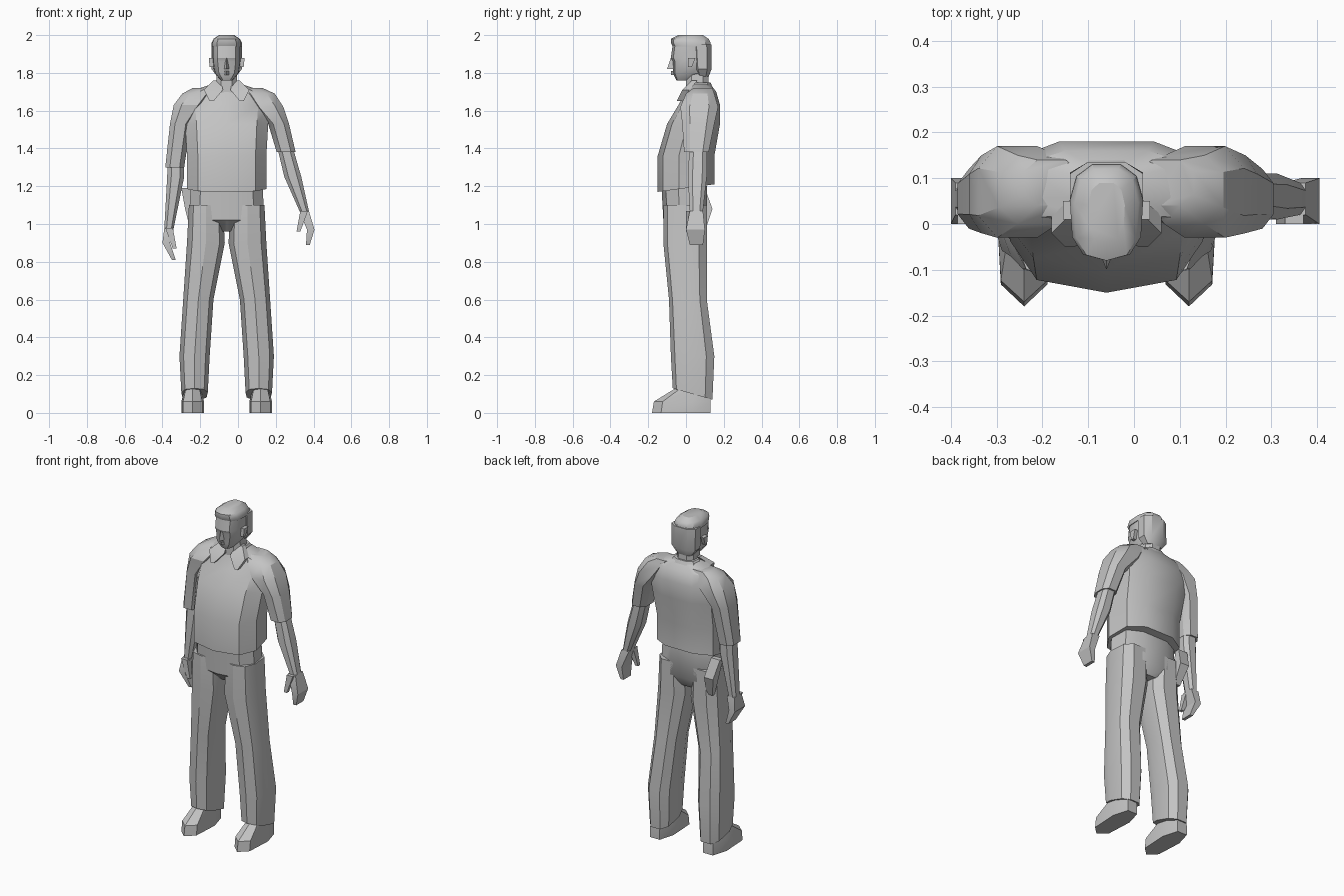
import bpy
import bmesh
import math

default_cube = bpy.data.objects.get("Cube")
if default_cube:
    bpy.data.objects.remove(default_cube, do_unlink=True)

# One plain grey for the whole figure
SHADE = 0.55
grey = bpy.data.materials.new("plain grey")
grey.use_nodes = True
grey.diffuse_color = (SHADE, SHADE, SHADE, 1)
grey.node_tree.nodes["Principled BSDF"].inputs["Base Color"].default_value = grey.diffuse_color

BODY_X = -0.06       # mirror line of head, body and legs
SQUARENESS = 0.75    # below one, cross-sections bulge towards a box
CREASE = math.radians(32)


def squared(value):
    return math.copysign(abs(value) ** SQUARENESS, value)


def cross_section(sides):
    """Squared polygon filling -1..1: odd counts point forward with a flat back,
    even counts are flat at the front and the back."""
    step = math.tau / sides
    start = 0 if sides % 2 else step / 2
    angles = [start + step * i for i in range(sides)]
    us = [squared(math.sin(angle)) for angle in angles]
    vs = [-squared(math.cos(angle)) for angle in angles]
    front, back = min(vs), max(vs)
    return [(u / max(us), 2 * (v - front) / (back - front) - 1) for u, v in zip(us, vs)]


def loft(name, sides, rings, lift=0):
    """Skin rings of (x, z, half width, front y, back y).
    Lift raises the back of the first ring and lowers its front."""
    bm = bmesh.new()
    loops = []
    for x, z, width, front, back in rings:
        slope = 0 if loops else lift
        middle, depth = (front + back) / 2, (back - front) / 2
        loops.append([bm.verts.new((x + u * width, middle + v * depth, z + v * slope))
                      for u, v in cross_section(sides)])
    for lower, upper in zip(loops, loops[1:]):
        for i in range(sides):
            j = (i + 1) % sides
            bm.faces.new((lower[i], lower[j], upper[j], upper[i]))
    bm.faces.new(loops[0])
    bm.faces.new(loops[-1])
    bmesh.ops.recalc_face_normals(bm, faces=bm.faces)

    mesh = bpy.data.meshes.new(name)
    bm.to_mesh(mesh)
    bm.free()
    mesh.materials.append(grey)
    obj = bpy.data.objects.new(name, mesh)
    bpy.context.collection.objects.link(obj)
    bpy.ops.object.select_all(action='DESELECT')
    obj.select_set(True)
    bpy.context.view_layer.objects.active = obj
    bpy.ops.object.shade_smooth_by_angle(angle=CREASE)


def central(name, sides, rings, lift=0):
    """Part on the mirror line: rings of (z, half width, front y, back y)."""
    loft(name, sides, [(BODY_X, *ring) for ring in rings], lift)


def pair(name, sides, rings, lift=0):
    """Right and left copies: each ring starts with its distance from the mirror line."""
    for side, sign in (("right", -1), ("left", 1)):
        placed = [(BODY_X + sign * offset, *rest) for offset, *rest in rings]
        loft(side + "_" + name, sides, placed, lift)


def along(name, sides, path, girths):
    """Limb along (x, z) points, with (half width, front y, back y) at each."""
    loft(name, sides, [point + girth for point, girth in zip(path, girths)])


# Sleeve, forearm, hand and thumb share their girths; only the pose differs
SLEEVE = [(.05, -.01, .12), (.055, -.02, .15), (.085, -.03, .17),
          (.085, 0, .15), (.06, .04, .14)]
FOREARM = [(.04, .02, .11), (.045, .01, .11), (.025, .02, .09)]
HAND = [(.025, .02, .09), (.02, 0, .1), (.01, .02, .09)]
THUMB = [(.02, 0, .04), (.01, 0, .02)]


def arm(side, inward, sleeve, bones):
    along(side + "_sleeve", 8, sleeve, SLEEVE)
    along(side + "_forearm", 8, bones[:3], FOREARM)
    along(side + "_hand", 4, bones[2:], HAND)
    x, z = bones[2]
    along(side + "_thumb", 4, [(x, z), (x + inward * .03, z - .11)], THUMB)


arm("right", 1,
    [(-.335, 1.3), (-.305, 1.53), (-.255, 1.63), (-.21, 1.69), (-.18, 1.72)],
    [(-.33, 1.4), (-.33, 1.25), (-.365, .98), (-.38, .9), (-.34, .81)])
arm("left", -1,
    [(.255, 1.38), (.215, 1.53), (.155, 1.62), (.11, 1.69), (.07, 1.72)],
    [(.24, 1.44), (.29, 1.25), (.35, 1.07), (.385, .97), (.37, .89)])

# Shirt with its hem lower at the front, and a collar with two flaps
central("shirt_body", 9, [
    (1.19, .21, -.15, .15), (1.36, .21, -.15, .15), (1.53, .22, -.1, .18),
    (1.63, .23, -.04, .18), (1.7, .2, 0, .16), (1.74, .08, .01, .13)], lift=.02)
central("collar", 9, [(1.7, .11, 0, .15), (1.75, .07, .03, .13)])
pair("collar_flap", 4, [
    (.08, 1.65, .01, -.05, -.01), (.07, 1.71, .05, -.02, .02), (.05, 1.76, .02, .03, .06)])

# Trousers with cuffs higher over the instep, and shoes
central("trouser_hips", 9, [
    (.96, .06, -.06, .08), (1.02, .2, -.12, .11), (1.2, .19, -.13, .11)])
pair("trouser_leg", 9, [
    (.17, .1, .07, -.07, .14), (.17, .3, .08, -.08, .15), (.15, .6, .08, -.09, .11),
    (.11, .9, .1, -.12, .11), (.11, 1.1, .09, -.12, .11)], lift=-.03)
pair("shoe", 7, [
    (.18, 0, .06, -.18, .13), (.18, .06, .06, -.17, .13), (.18, .14, .04, -.04, .12)])

# Loose fold of cloth behind the right hip
loft("hip_fold", 4, [
    (-.23, .96, .02, .08, .1), (-.25, 1.08, .03, .08, .14), (-.27, 1.19, .03, .07, .1)])

# Neck, and head with jaw, cheeks and brow
central("neck", 8, [(1.68, .06, 0, .12), (1.85, .05, 0, .12)])
central("head", 11, [
    (1.76, .03, -.05, .03), (1.8, .065, -.07, .1), (1.86, .075, -.07, .13),
    (1.88, .075, -.08, .13), (1.95, .075, -.07, .13)])
central("nose", 3, [(1.82, .02, -.1, -.05), (1.88, .01, -.08, -.05)])
central("lips", 3, [(1.79, .02, -.08, -.05), (1.81, .03, -.08, -.05)])
pair("ear", 4, [(.08, 1.83, .01, .01, .03), (.08, 1.88, .015, .01, .05)])

# Hair: flat-topped cap and the back of the head
central("hair_top", 11, [
    (1.94, .08, -.07, .13), (1.96, .08, -.08, .13), (1.98, .07, -.08, .12), (2, .04, -.04, .09)])
central("hair_back", 8, [
    (1.78, .05, .06, .12), (1.82, .08, .04, .135), (1.95, .08, .03, .135)])
